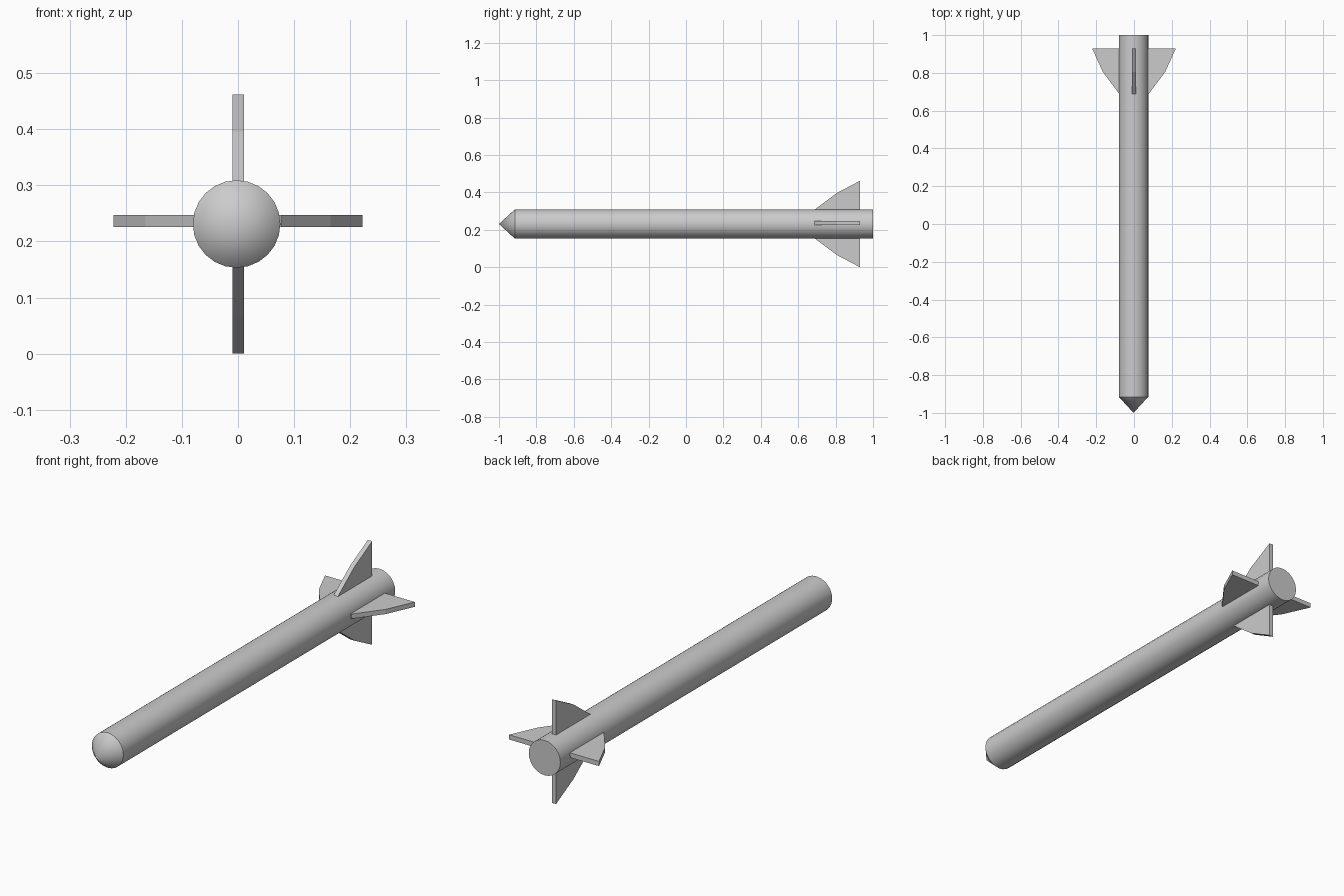
import bpy, bmesh, math
from mathutils import Vector

if "Cube" in bpy.data.objects:
    bpy.data.objects.remove(bpy.data.objects["Cube"])

AX, AZ, R, SIDES = -0.0025, 0.231, 0.078, 24


def make_object(name, bm):
    bmesh.ops.recalc_face_normals(bm, faces=bm.faces)
    mesh = bpy.data.meshes.new(name)
    bm.to_mesh(mesh)
    bm.free()
    obj = bpy.data.objects.new(name, mesh)
    bpy.context.collection.objects.link(obj)
    return obj


# Tubular body with a short conical nose and a flat tail
bm = bmesh.new()
rings = []
for y in (-0.915, 1.0):
    rings.append([bm.verts.new((AX + R * math.cos(2 * math.pi * i / SIDES), y,
                                AZ + R * math.sin(2 * math.pi * i / SIDES)))
                  for i in range(SIDES)])
tip = bm.verts.new((AX, -1.0, AZ))
for i in range(SIDES):
    j = (i + 1) % SIDES
    bm.faces.new((rings[0][i], rings[0][j], rings[1][j], rings[1][i]))
    bm.faces.new((tip, rings[0][j], rings[0][i]))
bm.faces.new(rings[1])
body = make_object("body", bm)
bpy.context.view_layer.objects.active = body
body.select_set(True)
bpy.ops.object.shade_smooth_by_angle(angle=math.radians(30))


# Flat fin: (distance along y, distance outward) profile, thickened sideways
def fin(name, origin, outward, side, span):
    profile = [(0.688, 0.05), (0.688, 0.077), (0.805, 0.165), (0.93, span), (0.93, 0.05)]
    bm = bmesh.new()
    half = Vector(side) * 0.0105
    base = [Vector(origin) + Vector((0, y, 0)) + Vector(outward) * d for y, d in profile]
    a = [bm.verts.new(p - half) for p in base]
    b = [bm.verts.new(p + half) for p in base]
    bm.faces.new(a)
    bm.faces.new(b[::-1])
    for i in range(len(a)):
        j = (i + 1) % len(a)
        bm.faces.new((a[i], a[j], b[j], b[i]))
    make_object(name, bm)


fin("top_fin", (0.0005, 0, AZ), (0, 0, 1), (1, 0, 0), 0.231)
fin("bottom_fin", (0.0005, 0, AZ), (0, 0, -1), (1, 0, 0), 0.231)
fin("right_fin", (0, 0, 0.2365), (1, 0, 0), (0, 0, 1), 0.222)
fin("left_fin", (0, 0, 0.2365), (-1, 0, 0), (0, 0, 1), 0.222)
